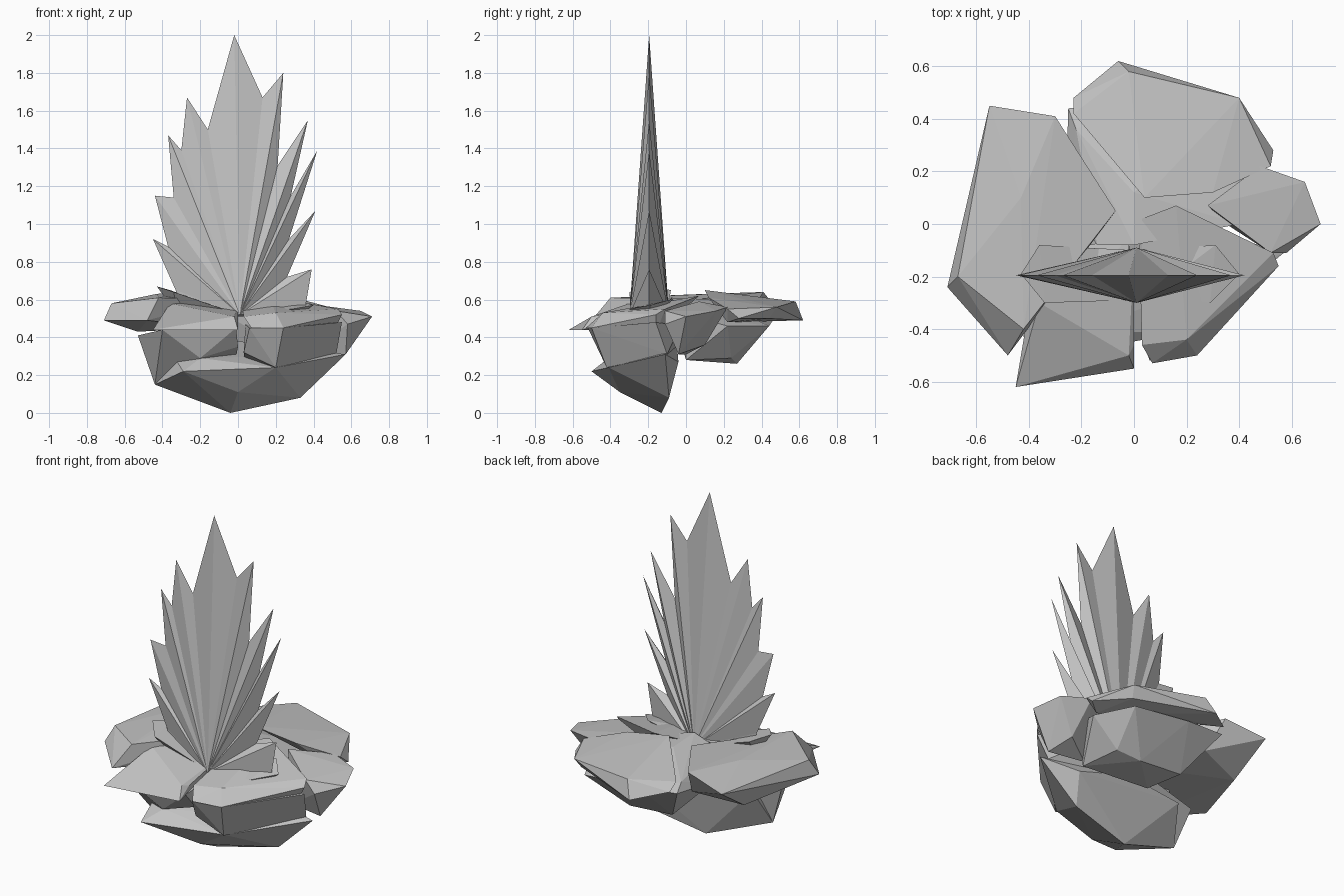
import bpy
import bmesh
from mathutils import Vector

default_cube = bpy.data.objects.get("Cube")
if default_cube:
    bpy.data.objects.remove(default_cube, do_unlink=True)

# One matte grey for the whole piece
grey = bpy.data.materials.new("stone_grey")
grey.use_nodes = True
stone_colour = (0.55, 0.55, 0.55, 1)
grey.diffuse_color = stone_colour
shader = next(node for node in grey.node_tree.nodes if node.type == "BSDF_PRINCIPLED")
shader.inputs["Base Color"].default_value = stone_colour
shader.inputs["Roughness"].default_value = 0.8


def finish(name, bm):
    """Turn a bmesh into a flat shaded object in the scene."""
    bmesh.ops.recalc_face_normals(bm, faces=bm.faces[:])
    mesh = bpy.data.meshes.new(name)
    bm.to_mesh(mesh)
    bm.free()
    mesh.materials.append(grey)
    built = bpy.data.objects.new(name, mesh)
    bpy.context.scene.collection.objects.link(built)
    return built


def faceted_rock(name, corners):
    """Convex faceted lump around corner points given in hundredths."""
    bm = bmesh.new()
    for corner in corners:
        bm.verts.new(Vector(corner) / 100)
    result = bmesh.ops.convex_hull(bm, input=bm.verts[:])
    unused = [item for item in result["geom_interior"] if isinstance(item, bmesh.types.BMVert)]
    bmesh.ops.delete(bm, geom=unused, context="VERTS")
    return finish(name, bm)


def pleated_fan(name, outline, middle, half_depth):
    """Jagged outline in a vertical plane, pinched to a front and a back hub."""
    bm = bmesh.new()
    ring = [bm.verts.new((x / 100, middle, z / 100)) for x, z in outline]
    for side in (-1, 1):
        hub = bm.verts.new((0.01, middle + side * half_depth, 0.52))
        for index, vert in enumerate(ring):
            bm.faces.new((vert, ring[(index + 1) % len(ring)], hub))
    return finish(name, bm)


# Tall pleated crest: tips and valleys from the right foot round to the left foot
crest_outline = [
    (-30, 50), (-33, 65), (-45, 92), (-37, 88), (-44, 115), (-34, 114),
    (-37, 147), (-30, 139), (-27, 167), (-16, 150), (-2, 200), (13, 167),
    (24, 180), (21, 131), (37, 155), (28, 115), (42, 139), (27, 92),
    (41, 107), (26, 72), (39, 76), (35, 52),
]
pleated_fan("crest_fan", crest_outline, middle=-0.195, half_depth=0.105)

# Low wedges flaring from both feet of the crest
faceted_rock("right_crest_wedge", [
    (-43, -19, 67), (-34, -30, 64), (-36, -8, 65), (-2, -29, 53),
    (-2, -10, 53), (-32, -20, 52),
])
faceted_rock("left_crest_wedge", [
    (40, -19, 57), (29, -30, 55), (31, -8, 60), (3, -29, 53),
    (3, -10, 53), (30, -20, 50),
])

# Broad slabs spreading round the foot of the crest
faceted_rock("right_side_slab", [
    (-55, 45, 59), (-30, 41, 64), (-7, 5, 60), (-22, -11, 60), (-43, 10, 63),
    (-67, -20, 58), (-71, -24, 49), (-48, -50, 49), (-42, -40, 61),
    (-53, 21, 43), (-25, 30, 47), (-45, -10, 46), (-15, 0, 45),
])
faceted_rock("back_slab", [
    (-8, 34, 60), (4, 10, 65), (30, 12, 61), (52, 22, 55), (53, 28, 50),
    (40, 48, 56), (-2, 58, 59), (-6, 62, 49), (-23, 48, 53), (-23, 42, 57),
    (38, 44, 50), (45, 22, 48), (0, 45, 50),
])
faceted_rock("left_side_slab", [
    (28, 7, 59), (48, 22, 56), (65, 16, 54), (71, 0, 51), (58, -11, 47),
    (52, -11, 54), (57, -4, 31), (52, 10, 36), (35, 0, 31),
])
faceted_rock("front_left_slab", [
    (3, 2, 60), (16, 7, 62), (53, -11, 55), (55, -16, 52), (24, -50, 45),
    (20, -44, 53), (7, -53, 45), (3, -46, 51), (2, -10, 57), (50, -16, 42),
])
faceted_rock("front_right_slab", [
    (-36, -8, 57), (0, -10, 57), (-36, -30, 58), (0, -46, 50), (0, -55, 44),
    (-23, -55, 44), (-45, -62, 44), (-39, -41, 53), (-2, -50, 51),
    (-37, -15, 44),
])

# Tapering bowls under the two front slabs
faceted_rock("front_right_bowl", [
    (-53, -15, 41), (-40, -48, 44), (-1, -48, 45), (-20, -42, 29),
    (0, -40, 35), (-2, -5, 46), (-44, -19, 15), (-2, -10, 25),
])
faceted_rock("front_left_bowl", [
    (6, -52, 45), (24, -50, 45), (55, -16, 48), (20, -42, 24), (52, -10, 31),
    (3, -44, 32), (4, -2, 47), (30, -3, 46), (4, -8, 25),
])

# Keel sweeping down to the lowest point
faceted_rock("keel", [
    (-44, -19, 15), (-29, -50, 22), (-4, -13, 0), (0, -35, 11),
    (-20, -41, 29), (20, -41, 24), (33, -9, 8), (57, -11, 31),
    (35, -4, 27), (-38, -8, 36), (0, -5, 38),
])

# Bowl under the back slab, holding the slabs together behind the crest
faceted_rock("back_bowl", [
    (-6, 4, 28), (-10, 27, 28), (18, 27, 26), (32, 24, 29), (36, 0, 28),
    (-26, 10, 46), (-25, 44, 51), (0, 46, 49), (36, 44, 46), (47, 22, 46),
    (40, 0, 52), (0, -8, 61), (0, 12, 60), (-22, 36, 54), (-14, -8, 56),
])
